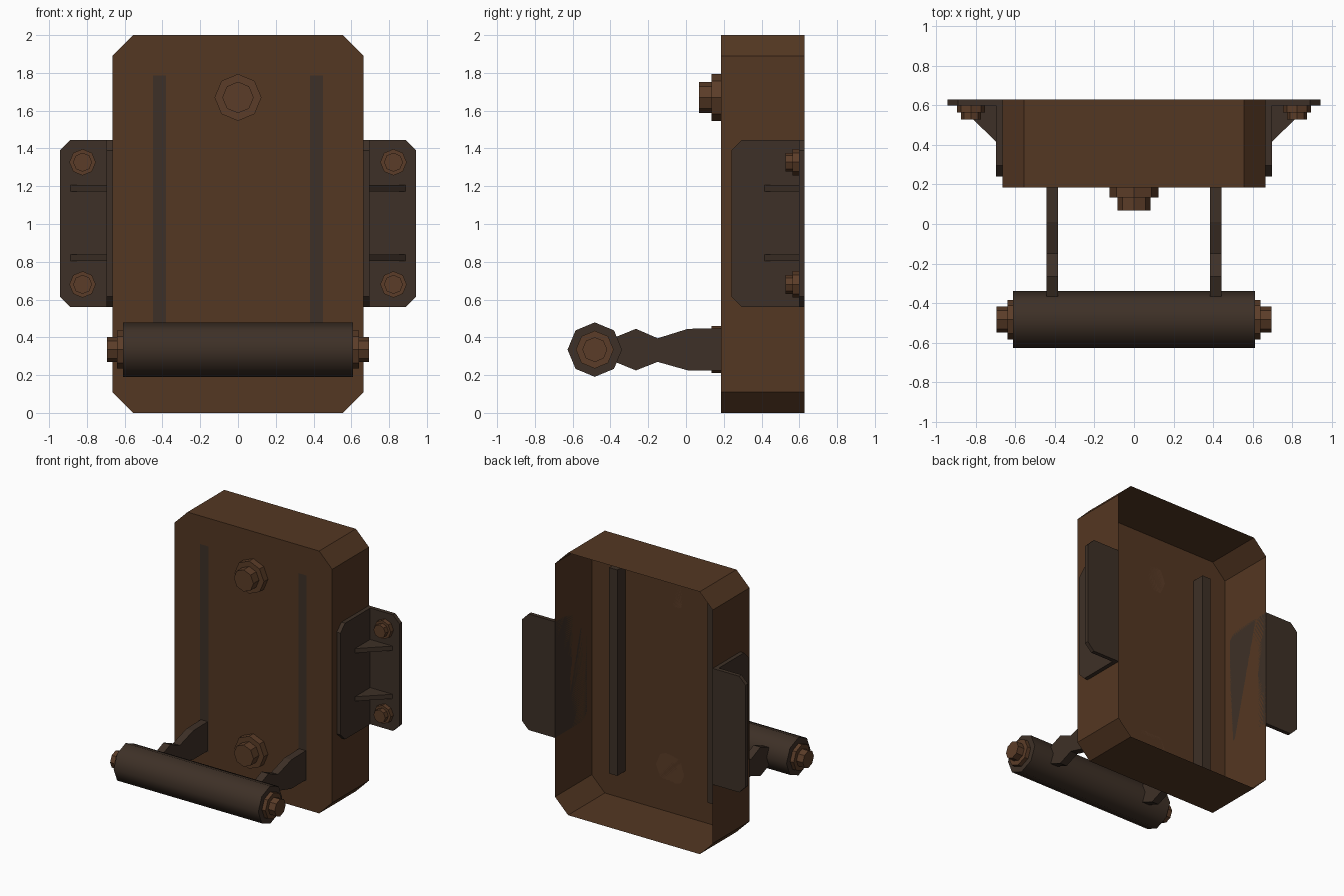
import bpy, bmesh, math
from mathutils import Vector

if "Cube" in bpy.data.objects:
    bpy.data.objects.remove(bpy.data.objects["Cube"])


def material(name, rgb):
    m = bpy.data.materials.new(name)
    m.diffuse_color = (*rgb, 1)
    m.use_nodes = True
    m.node_tree.nodes["Principled BSDF"].inputs["Base Color"].default_value = m.diffuse_color
    return m


RUST = material("rusty brown", (0.088, 0.038, 0.016))
IRON = material("dark iron", (0.048, 0.030, 0.020))
BOLT = material("bolt copper brown", (0.105, 0.046, 0.021))


def finish(bm, name, *mats):
    bmesh.ops.recalc_face_normals(bm, faces=bm.faces)
    me = bpy.data.meshes.new(name)
    bm.to_mesh(me)
    bm.free()
    for m in mats:
        me.materials.append(m)
    ob = bpy.data.objects.new(name, me)
    bpy.context.collection.objects.link(ob)
    return ob


def prism(name, points, offset, mat):
    """Extrude a closed 3D outline along an offset."""
    bm = bmesh.new()
    f = bm.faces.new([bm.verts.new(p) for p in points])
    r = bmesh.ops.extrude_face_region(bm, geom=[f], use_keep_orig=True)
    bmesh.ops.translate(bm, vec=offset, verts=[v for v in r["geom"] if isinstance(v, bmesh.types.BMVert)])
    return finish(bm, name, mat)


def octagon(name, start, axis, length, radius, mat):
    """Eight sided cylinder from start along axis, a corner pointing up."""
    axis = Vector(axis)
    up = Vector((0, 0, 1))
    side = up.cross(axis)
    pts = []
    for i in range(8):
        a = i * math.pi / 4
        pts.append(Vector(start) + radius * (math.cos(a) * up + math.sin(a) * side))
    return prism(name, pts, axis * length, mat)


def bolt(name, start, axis, r1, h1, r2, h2):
    octagon(name + "_washer", start, axis, h1, r1, BOLT)
    octagon(name + "_head", Vector(start) + Vector(axis) * h1, axis, h2, r2, BOLT)


# Open-backed shell with chamfered corners
W, C, YF, YB = 0.665, 0.11, 0.185, 0.628
outline = [(-W + C, 0), (W - C, 0), (W, C), (W, 2 - C), (W - C, 2), (-W + C, 2), (-W, 2 - C), (-W, C)]
bm = bmesh.new()
front = [bm.verts.new((x, YF, z)) for x, z in outline]
back = [bm.verts.new((x, YB, z)) for x, z in outline]
bm.faces.new(front)
for i in range(8):
    j = (i + 1) % 8
    bm.faces.new((front[i], back[i], back[j], front[j]))
# Cut the front sheet around the two slots, then push the slots inward
for co, no in [((x, 0, 0), (1, 0, 0)) for x in (-0.45, -0.38, 0.38, 0.45)] + \
              [((0, 0, z), (0, 0, 1)) for z in (0.215, 1.785)]:
    faces = [f for f in bm.faces if all(abs(v.co.y - YF) < 1e-5 for v in f.verts)]
    geom = set(faces) | {e for f in faces for e in f.edges} | {v for f in faces for v in f.verts}
    bmesh.ops.bisect_plane(bm, geom=list(geom), plane_co=co, plane_no=no)
slots = []
for f in bm.faces:
    c = f.calc_center_median()
    if abs(c.y - YF) < 1e-4 and 0.38 < abs(c.x) < 0.45 and 0.215 < c.z < 1.785:
        slots.append(f)
for f in slots:
    f.material_index = 1
r = bmesh.ops.extrude_face_region(bm, geom=slots)
bmesh.ops.translate(bm, vec=(0, 0.1, 0), verts=[v for v in r["geom"] if isinstance(v, bmesh.types.BMVert)])
for f in bm.faces:
    c = f.calc_center_median()
    if YF + 0.01 < c.y < YF + 0.11 and abs(c.x) < 0.5 and 0.2 < c.z < 1.8:
        f.material_index = 1
finish(bm, "housing_shell", RUST, IRON)

# Large bolts on the front
for i, z in enumerate((0.335, 1.67)):
    bolt(f"front_bolt_{i}", (0, YF, z), (0, -1, 0), 0.124, 0.05, 0.083, 0.067)

# Roller with end bolts
RY, RZ = -0.483, 0.335
roller = octagon("roller", (-0.61, RY, RZ), (1, 0, 0), 1.22, 0.144, IRON)
bpy.context.view_layer.objects.active = roller
roller.select_set(True)
bpy.ops.object.shade_smooth_by_angle(angle=math.radians(50))
roller.select_set(False)

arm = [(0.28, 0.225), (0.01, 0.225), (-0.15, 0.27), (-0.265, 0.225), (-0.45, 0.3),
       (-0.45, 0.37), (-0.265, 0.445), (-0.15, 0.395), (0.01, 0.445), (0.28, 0.45)]
z0, z1, k = 0.56, 1.445, 0.055
for s, side in ((-1, "left"), (1, "right")):
    bolt(f"{side}_roller_bolt", (s * 0.61, RY, RZ), (s, 0, 0), 0.1, 0.03, 0.066, 0.054)
    # Arm reaching out of the slot
    prism(f"{side}_arm", [(s * 0.385, y, z) for y, z in arm], (s * 0.058, 0, 0), IRON)
    # Angle bracket: side plate and rear flange
    prism(f"{side}_bracket_plate",
          [(s * W, y, z) for y, z in ((YB, z0), (0.24 + k, z0), (0.24, z0 + k),
                                      (0.24, z1 - k), (0.24 + k, z1), (YB, z1))],
          (s * 0.031, 0, 0), IRON)
    prism(f"{side}_bracket_flange",
          [(s * x, 0.598, z) for x, z in ((W, z0), (0.943 - k, z0), (0.943, z0 + k),
                                          (0.943, z1 - k), (0.943 - k, z1), (W, z1))],
          (0, 0.03, 0), IRON)
    # Triangular gussets
    for i, z in enumerate((0.805, 1.172)):
        prism(f"{side}_gusset_{i}", [(s * 0.69, 0.41, z), (s * 0.69, 0.6, z), (s * 0.888, 0.6, z)],
              (0, 0, 0.034), IRON)
    # Bracket bolts
    for i, z in enumerate((0.68, 1.327)):
        bolt(f"{side}_bracket_bolt_{i}", (s * 0.823, 0.598, z), (0, -1, 0), 0.07, 0.034, 0.05, 0.036)
